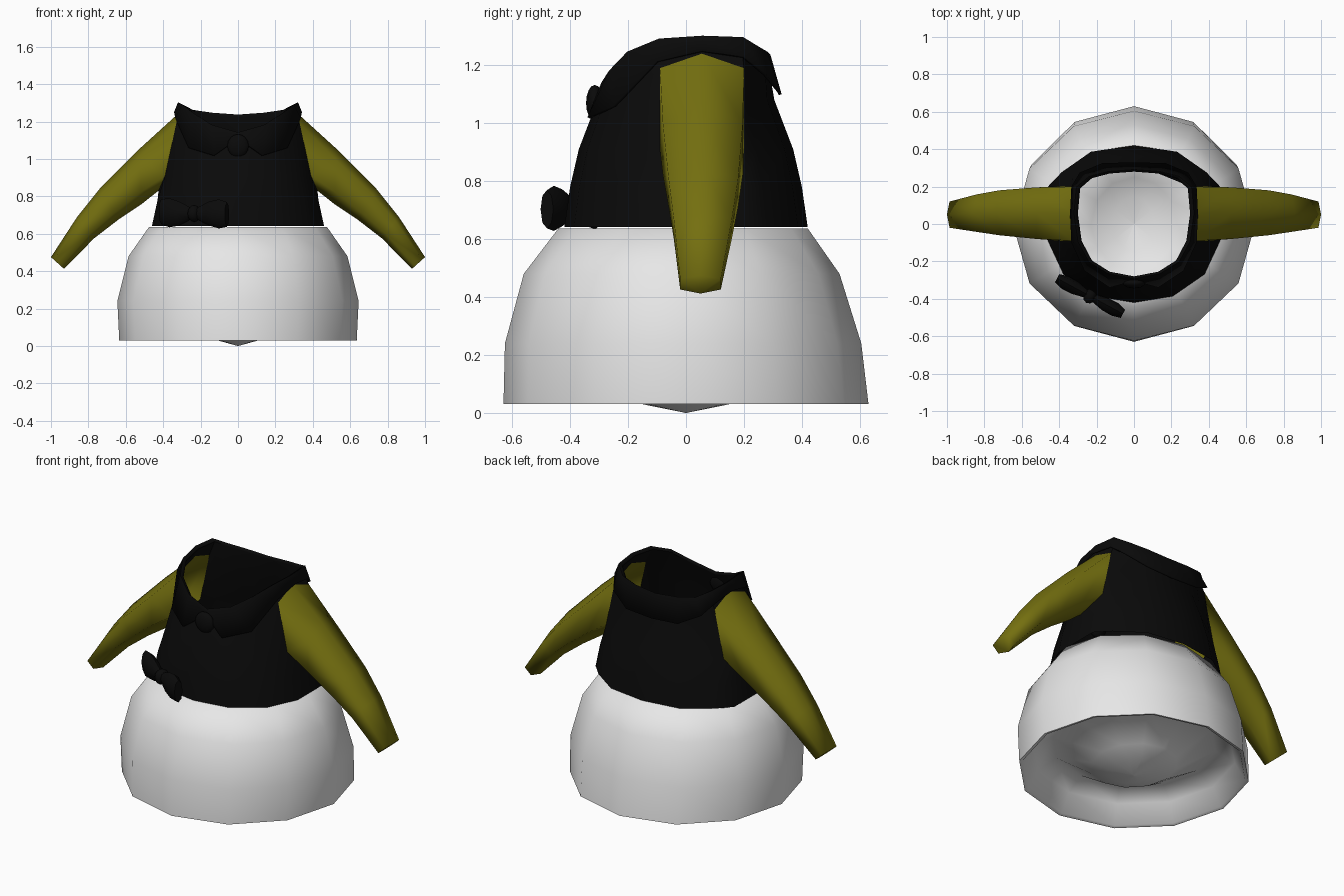
import bpy, bmesh, math
from mathutils import Vector

if "Cube" in bpy.data.objects:
    bpy.data.objects.remove(bpy.data.objects["Cube"])


def material(name, rgb):
    m = bpy.data.materials.new(name)
    m.diffuse_color = (*rgb, 1)
    m.use_nodes = True
    m.node_tree.nodes["Principled BSDF"].inputs["Base Color"].default_value = m.diffuse_color
    return m


WHITE = material("white_cloth", (0.8, 0.8, 0.8))
BLACK = material("black_cloth", (0.003, 0.003, 0.003))
OLIVE = material("olive_cloth", (0.175, 0.16, 0.005))


def finish(bm, name, mat, angle=55):
    bmesh.ops.recalc_face_normals(bm, faces=bm.faces)
    me = bpy.data.meshes.new(name)
    bm.to_mesh(me)
    bm.free()
    ob = bpy.data.objects.new(name, me)
    bpy.context.collection.objects.link(ob)
    me.materials.append(mat)
    bpy.ops.object.select_all(action='DESELECT')
    ob.select_set(True)
    bpy.context.view_layer.objects.active = ob
    bpy.ops.object.shade_smooth_by_angle(angle=math.radians(angle))
    return ob


def loft(name, rings, mat, skip=None, cap_start=False, cap_end=False, angle=55):
    """Bridge closed rings of equal length; skip(row, column) leaves a hole."""
    bm = bmesh.new()
    vs = [[bm.verts.new(p) for p in r] for r in rings]
    n = len(rings[0])
    for i in range(len(vs) - 1):
        for j in range(n):
            if skip and skip(i, j):
                continue
            k = (j + 1) % n
            bm.faces.new((vs[i][j], vs[i][k], vs[i + 1][k], vs[i + 1][j]))
    if cap_start:
        bm.faces.new(vs[0])
    if cap_end:
        bm.faces.new(vs[-1])
    bmesh.ops.delete(bm, geom=[v for v in bm.verts if not v.link_faces], context='VERTS')
    return finish(bm, name, mat, angle)


def mirrored(half):
    """Complete a right half ring (front centre to back centre) with its left half."""
    return half + [(-x, y, z) for x, y, z in half[-2:0:-1]]


def ellipse(rx, ry, yc, z, n=12):
    return [(rx * math.sin(math.tau * k / n), yc - ry * math.cos(math.tau * k / n), z)
            for k in range(n)]


# Skirt: waist flange, rounded outer shell, thin hem, and a sagging floor
skirt_profile = [(0.42, 0.38, 0, 0.637), (0.475, 0.43, -0.01, 0.637),
                 (0.585, 0.545, -0.015, 0.48), (0.645, 0.615, -0.01, 0.24),
                 (0.635, 0.63, 0, 0.03), (0.615, 0.61, 0, 0.035), (0.56, 0.55, 0, 0.14),
                 (0.45, 0.45, 0, 0.2), (0.23, 0.25, 0, 0.065),
                 (0.11, 0.15, 0, 0.03), (0.002, 0.002, 0, 0)]
loft("skirt", [ellipse(*p) for p in skirt_profile], WHITE, cap_end=True, angle=75)

# Armhole corners (y, top z, bottom z, top x, bottom x), shared by bodice and sleeves
ARM = {3: (-0.09, 1.19, 0.91, 0.33, 0.39), 4: (0.055, 1.24, 0.83, 0.322, 0.425),
       5: (0.2, 1.19, 0.91, 0.33, 0.39)}
OUTLINE = [(0, -1), (0.45, -0.92), (0.82, -0.64), None, None, None,
           (0.84, 0.66), (0.5, 0.92), (0, 1)]


# Bodice: tapered wall with open armholes
def bodice_ring(rx, ry, z, arm=None):
    half = []
    for i, p in enumerate(OUTLINE):
        if p:
            half.append((p[0] * rx, p[1] * ry, z))
        else:
            y, zt, zb, xt, xb = ARM[i]
            half.append((xt, y, zt) if arm == "top" else
                        (xb, y, zb) if arm == "bottom" else (rx, y, z))
    return mirrored(half)


neckline = mirrored([(0, -0.28, 1.13), (0.13, -0.255, 1.17), (0.225, -0.195, 1.235),
                     (0.28, -0.09, 1.28), (0.3, 0.055, 1.29), (0.288, 0.19, 1.285),
                     (0.225, 0.245, 1.25), (0.13, 0.27, 1.235), (0, 0.28, 1.225)])
bodice_rings = [bodice_ring(0.46, 0.42, 0.642), bodice_ring(0.43, 0.4, 0.78),
                bodice_ring(0.39, 0.37, 0.91, "bottom"),
                bodice_ring(0.355, 0.305, 1.08, "top"), neckline]
loft("bodice", bodice_rings, BLACK, skip=lambda i, j: i == 2 and j in (3, 4, 11, 12))

# Collar: folded band with two pointed front flaps
collar_edge = mirrored([(0, -0.305, 1.11), (0.13, -0.34, 1.02), (0.265, -0.25, 1.06),
                        (0.335, -0.1, 1.215), (0.342, 0.055, 1.25), (0.335, 0.2, 1.23),
                        (0.29, 0.275, 1.17), (0.17, 0.325, 1.11), (0, 0.33, 1.1)])
collar_fold = [(x * 1.07, y * 1.04, z + 0.012) for x, y, z in neckline]
collar = loft("collar", [neckline, collar_fold, collar_edge], BLACK)
thick = collar.modifiers.new("thickness", 'SOLIDIFY')
thick.thickness = 0.01

# Sleeves: drooping six-sided tubes (top x, z, bottom x, z, centre y, half width)
SLEEVE = [(0.52, 1.06, 0.52, 0.755, 0.058, 0.138),
          (0.74, 0.84, 0.64, 0.675, 0.06, 0.12),
          (0.86, 0.69, 0.77, 0.575, 0.058, 0.1),
          (1.0, 0.475, 0.93, 0.412, 0.05, 0.07)]


def sleeve_ring(s, xt, zt, xb, zb, yc, w):
    pts = [(0, 0), (0.2, 1), (0.78, 1), (1, 0), (0.78, -1), (0.2, -1)]
    return [(s * (xt + (xb - xt) * f), yc + w * g, zt + (zb - zt) * f) for f, g in pts]


def armhole_ring(s):
    order = [(4, 0), (5, 0), (5, 1), (4, 1), (3, 1), (3, 0)]
    return [(s * ARM[i][3 + b], ARM[i][0], ARM[i][1 + b]) for i, b in order]


for s, side in ((1, "right"), (-1, "left")):
    loft(side + "_sleeve", [armhole_ring(s)] + [sleeve_ring(s, *p) for p in SLEEVE],
         OLIVE, cap_end=True, angle=84)

# Waist bow: two flared loops lying diagonally across the front
centre = Vector((-0.235, -0.385, 0.708))
along = Vector((0.88, -0.475, 0)).normalized()
out = Vector((-along.y, along.x, 0))
bow_rings = []
for u, h, t, dz in [(-0.2, 0.066, 0.025, 0.01), (-0.15, 0.078, 0.038, 0.004),
                    (-0.09, 0.064, 0.036, 0), (-0.025, 0.034, 0.022, 0),
                    (0.025, 0.034, 0.022, 0), (0.09, 0.064, 0.036, 0),
                    (0.15, 0.078, 0.038, -0.002), (0.2, 0.066, 0.025, -0.005)]:
    bow_rings.append([centre + along * u + out * t * math.cos(math.tau * k / 8)
                      + Vector((0, 0, dz + h * math.sin(math.tau * k / 8))) for k in range(8)])
loft("waist_bow", bow_rings, BLACK, cap_start=True, cap_end=True)


# Knots on the waist bow and at the collar
def knot(name, pos, scale, turn=0):
    bm = bmesh.new()
    bmesh.ops.create_uvsphere(bm, u_segments=10, v_segments=8, radius=1)
    ob = finish(bm, name, BLACK)
    ob.location, ob.scale, ob.rotation_euler.z = pos, scale, turn


knot("waist_knot", centre, (0.035, 0.042, 0.045), math.atan2(along.y, along.x))
knot("collar_knot", (0, -0.315, 1.07), (0.06, 0.03, 0.062))
